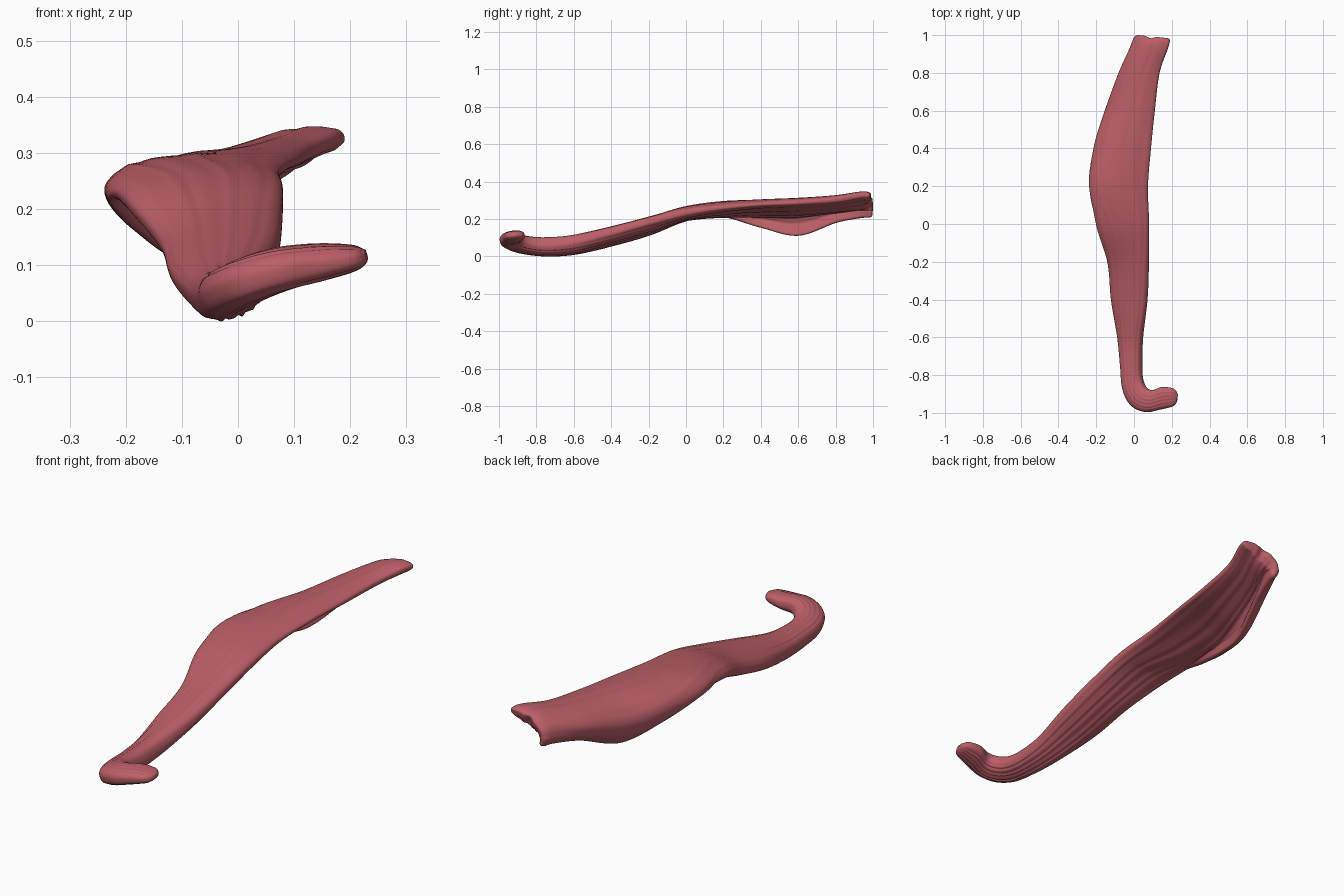
import bpy, bmesh, math
from mathutils import Vector

if "Cube" in bpy.data.objects:
    bpy.data.objects.remove(bpy.data.objects["Cube"])

# Hooked tail and strap: right edge xyz, left edge xyz, half thickness
TAIL = [
    (0.230, -0.900, 0.116, 0.227, -0.940, 0.112, 0.010),
    (0.210, -0.872, 0.113, 0.206, -0.965, 0.105, 0.022),
    (0.150, -0.863, 0.109, 0.140, -0.982, 0.093, 0.032),
    (0.095, -0.880, 0.100, 0.060, -0.995, 0.078, 0.038),
    (0.060, -0.860, 0.087, -0.015, -0.960, 0.055, 0.041),
    (0.043, -0.810, 0.073, -0.058, -0.875, 0.036, 0.043),
    (0.040, -0.730, 0.069, -0.070, -0.750, 0.027, 0.046),
    (0.045, -0.600, 0.083, -0.085, -0.600, 0.033, 0.046),
    (0.070, -0.400, 0.130, -0.120, -0.400, 0.075, 0.043),
    (0.078, -0.200, 0.183, -0.140, -0.200, 0.132, 0.040),
]
# Broad folded sheet: y, half thickness, then x,z of four curve handles from
# the right edge over the top and down the folded left flap
SHEET = [
    (0.00, 0.036, 0.080, 0.228, 0.00, 0.231, -0.12, 0.226, -0.200, 0.205),
    (0.20, 0.030, 0.074, 0.256, -0.04, 0.268, -0.245, 0.265, -0.215, 0.208),
    (0.40, 0.027, 0.090, 0.273, -0.05, 0.289, -0.275, 0.258, -0.160, 0.152),
    (0.60, 0.027, 0.110, 0.282, 0.02, 0.297, -0.225, 0.266, -0.090, 0.108),
    (0.80, 0.028, 0.135, 0.297, 0.08, 0.307, -0.14, 0.278, -0.020, 0.178),
    (0.93, 0.029, 0.180, 0.321, 0.11, 0.320, -0.05, 0.290, 0.020, 0.203),
    (0.98, 0.026, 0.190, 0.322, 0.12, 0.318, -0.02, 0.290, 0.030, 0.205),
    (0.995, 0.013, 0.180, 0.320, 0.12, 0.315, 0.00, 0.287, 0.030, 0.212),
]
STEPS, SIDES = 10, 96

stations = []
for s in TAIL:
    r, l = Vector(s[:3]), Vector(s[3:6])
    stations.append(([r, r.lerp(l, 1 / 3), r.lerp(l, 2 / 3), l], s[6]))
for s in SHEET:
    stations.append(([Vector((s[i], s[0], s[i + 1])) for i in (2, 4, 6, 8)], s[1]))


def smooth(a, b, c, d, t):
    return b + (c - a) * (t / 2) + (a * 2 - b * 5 + c * 4 - d) * (t * t / 2) \
        + (b * 3 - a - c * 3 + d) * (t ** 3 / 2)


def blended(f):
    i = min(int(f), len(stations) - 2)
    q = [stations[max(0, min(len(stations) - 1, i + k))] for k in (-1, 0, 1, 2)]
    pts = [smooth(*(s[0][j] for s in q), f - i) for j in range(4)]
    return pts, smooth(*(s[1] for s in q), f - i)


def curve(p, t):
    m = 1 - t
    return p[0] * m ** 3 + p[1] * (3 * m * m * t) + p[2] * (3 * m * t * t) + p[3] * t ** 3


def ring(f):
    p, thick = blended(f)
    end = len(stations) - 1
    before, after = blended(max(0, f - .05))[0], blended(min(end, f + .05))[0]
    folded = max(0, min(1, f - len(TAIL), (end - f) / 2))
    out = []
    for k in range(SIDES):
        a = 2 * math.pi * k / SIDES
        c, s = math.cos(a), math.sin(a)
        t = 0.5 - 0.5 * math.copysign(abs(c) ** 0.9, c)
        across = curve(p, min(1, t + .02)) - curve(p, max(0, t - .02))
        along = curve(after, t) - curve(before, t)
        n = along.cross(across).normalized()
        h = thick * math.copysign(abs(s) ** 0.75, s)
        # fuller underside inside the fold
        if s < 0:
            h *= 1 + 0.8 * folded * math.exp(-((t - .5) / .28) ** 2)
        # lengthwise muscle fibres, deeper on the underside
        depth = 0.001 if s > 0 else 0.002
        fibre = math.sin(t * 38 + 0.5 * math.sin(f * 1.3)) + 0.6 * math.sin(t * 61 + f * .4)
        h += depth * fibre * abs(s) * min(1, f / 2)
        q = curve(p, t) + n * h
        # notch in the blunt far end
        if f > end - 2:
            q.y -= 0.018 * (f - end + 2) / 2 * (0.7 * math.exp(-((t - .4) / .08) ** 2) + 0.7 * (1 - t) ** 2)
        out.append(q)
    return out


# Muscle body, lofted through all stations
bm = bmesh.new()
rings = [[bm.verts.new(v) for v in ring(i / STEPS)]
         for i in range((len(stations) - 1) * STEPS + 1)]
for a, b in zip(rings, rings[1:]):
    for k in range(SIDES):
        j = (k + 1) % SIDES
        bm.faces.new((a[k], a[j], b[j], b[k]))
# End caps, stitched as strips between upper and lower sides
for r in (rings[0], rings[-1]):
    for k in range(SIDES // 2):
        quad = [r[k], r[k + 1], r[(SIDES - k - 1) % SIDES], r[(SIDES - k) % SIDES]]
        quad = list(dict.fromkeys(quad))
        if len(quad) > 2:
            bm.faces.new(quad)
bmesh.ops.recalc_face_normals(bm, faces=bm.faces)
low = min(v.co.z for v in bm.verts)
for v in bm.verts:
    v.co.z -= low
me = bpy.data.meshes.new("muscle_strap")
bm.to_mesh(me)
bm.free()
for poly in me.polygons:
    poly.use_smooth = True
body = bpy.data.objects.new("muscle_strap", me)
bpy.context.collection.objects.link(body)

mat = bpy.data.materials.new("muscle red")
mat.diffuse_color = (0.50, 0.115, 0.135, 1)
mat.use_nodes = True
mat.node_tree.nodes["Principled BSDF"].inputs["Base Color"].default_value = mat.diffuse_color
me.materials.append(mat)
